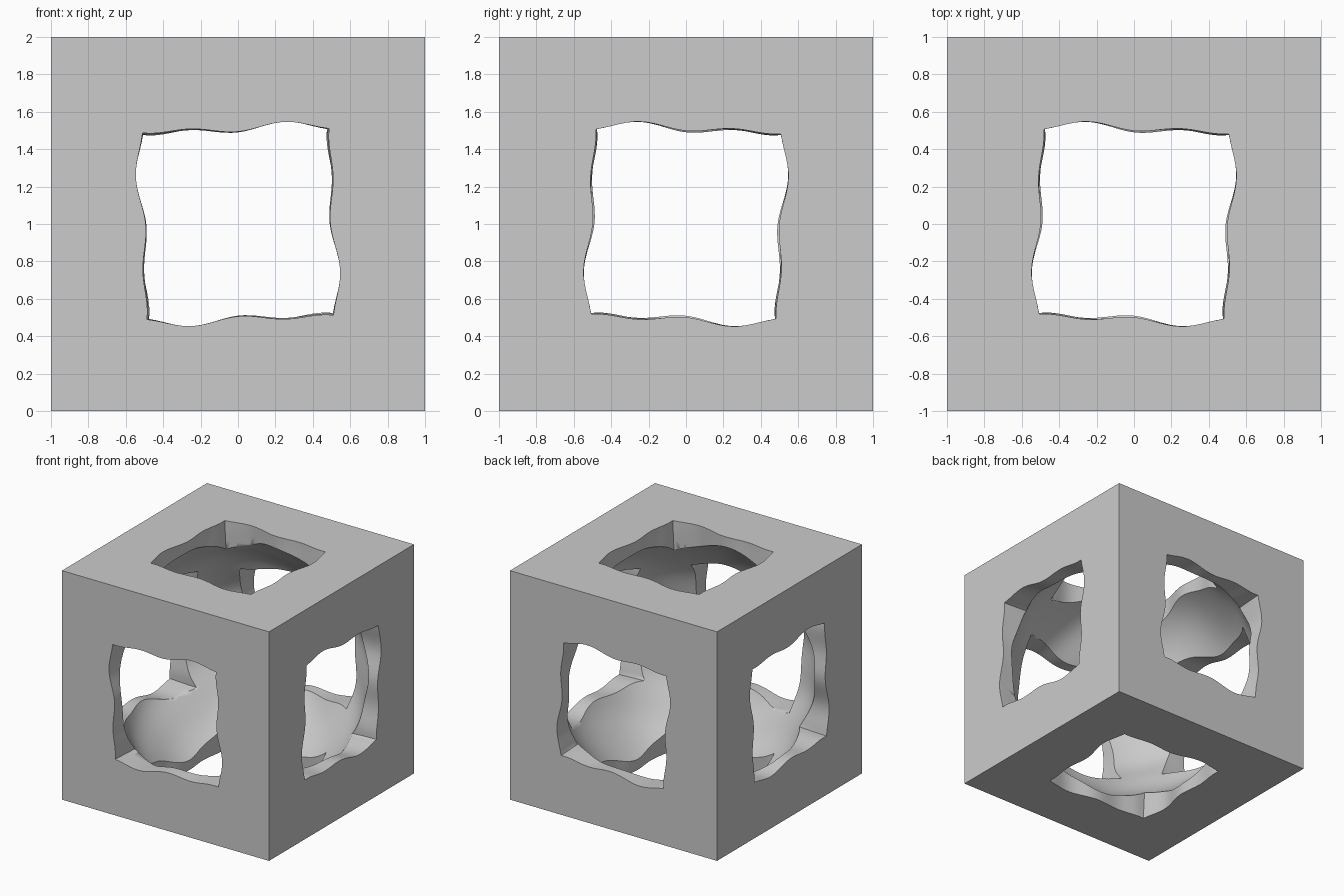
import bpy, bmesh, math
from math import sin, cos

default = bpy.data.objects.get("Cube")
if default:
    bpy.data.objects.remove(default, do_unlink=True)

grey = bpy.data.materials.new("stone_grey")
grey.use_nodes = True
grey.diffuse_color = (0.6, 0.6, 0.6, 1)
grey.node_tree.nodes["Principled BSDF"].inputs["Base Color"].default_value = (0.6, 0.6, 0.6, 1)

HALF = 0.5      # half width of each opening
CAVITY = 1.03   # radius of the hollow core


def make_object(name, bm):
    bmesh.ops.recalc_face_normals(bm, faces=bm.faces)
    mesh = bpy.data.meshes.new(name)
    bm.to_mesh(mesh)
    bm.free()
    mesh.materials.append(grey)
    obj = bpy.data.objects.new(name, mesh)
    bpy.context.collection.objects.link(obj)
    obj.location.z = 1
    return obj


def ragged(t, depth):
    """Uneven offset of an opening's wall along its edge."""
    return 0.012 + 0.025 * sin(5 * t) - 0.016 * cos(12.6 * t) + 0.006 * sin(9 * depth + 5 * t)


def tunnel(name, a, b, d, turn):
    """Square bar along axis d, its four walls rippled in a pinwheel pattern."""
    bm = bmesh.new()
    bmesh.ops.create_cube(bm, size=1)
    bmesh.ops.subdivide_edges(bm, edges=bm.edges[:], cuts=31, use_grid_fill=True)
    for v in bm.verts:
        p, q, w = v.co.x, v.co.y, v.co.z * 2.4
        sp, sq = math.copysign(1, p), math.copysign(1, q)
        new = [0, 0, 0]
        new[a] = p + (sp * ragged(-turn * sp * q, w) if abs(p) > HALF - 0.001 else 0)
        new[b] = q + (sq * ragged(turn * sq * p, w) if abs(q) > HALF - 0.001 else 0)
        new[d] = w
        v.co = new
    return make_object(name, bm)


def core(name):
    """Rippled ball that hollows out the middle."""
    bm = bmesh.new()
    bmesh.ops.create_icosphere(bm, subdivisions=6, radius=CAVITY)
    for v in bm.verts:
        x, y, z = v.co
        wave = sin(14 * z + 5 * x - 5 * y + 1.5 * sin(4 * x)) + 0.6 * sin(6 * x + 7 * y)
        v.co *= 1 + 0.007 * wave
    return make_object(name, bm)


# Solid block
bm = bmesh.new()
bmesh.ops.create_cube(bm, size=2)
block = make_object("hollow_block", bm)

# Openings through all three axes, and the hollow core
cutters = [
    core("core_cutter"),
    tunnel("front_tunnel_cutter", 0, 2, 1, 1),
    tunnel("side_tunnel_cutter", 1, 2, 0, -1),
    tunnel("top_tunnel_cutter", 0, 1, 2, -1),
]
bpy.context.view_layer.objects.active = block
block.select_set(True)
for cutter in cutters:
    cutter.hide_render = True
    cut = block.modifiers.new(cutter.name, 'BOOLEAN')
    cut.operation = 'DIFFERENCE'
    cut.solver = 'EXACT'
    cut.object = cutter
    bpy.ops.object.modifier_apply(modifier=cut.name)
for cutter in cutters:
    bpy.data.objects.remove(cutter, do_unlink=True)

# Smooth inside, crisp outer edges
bpy.ops.object.shade_smooth_by_angle(angle=math.radians(50))
